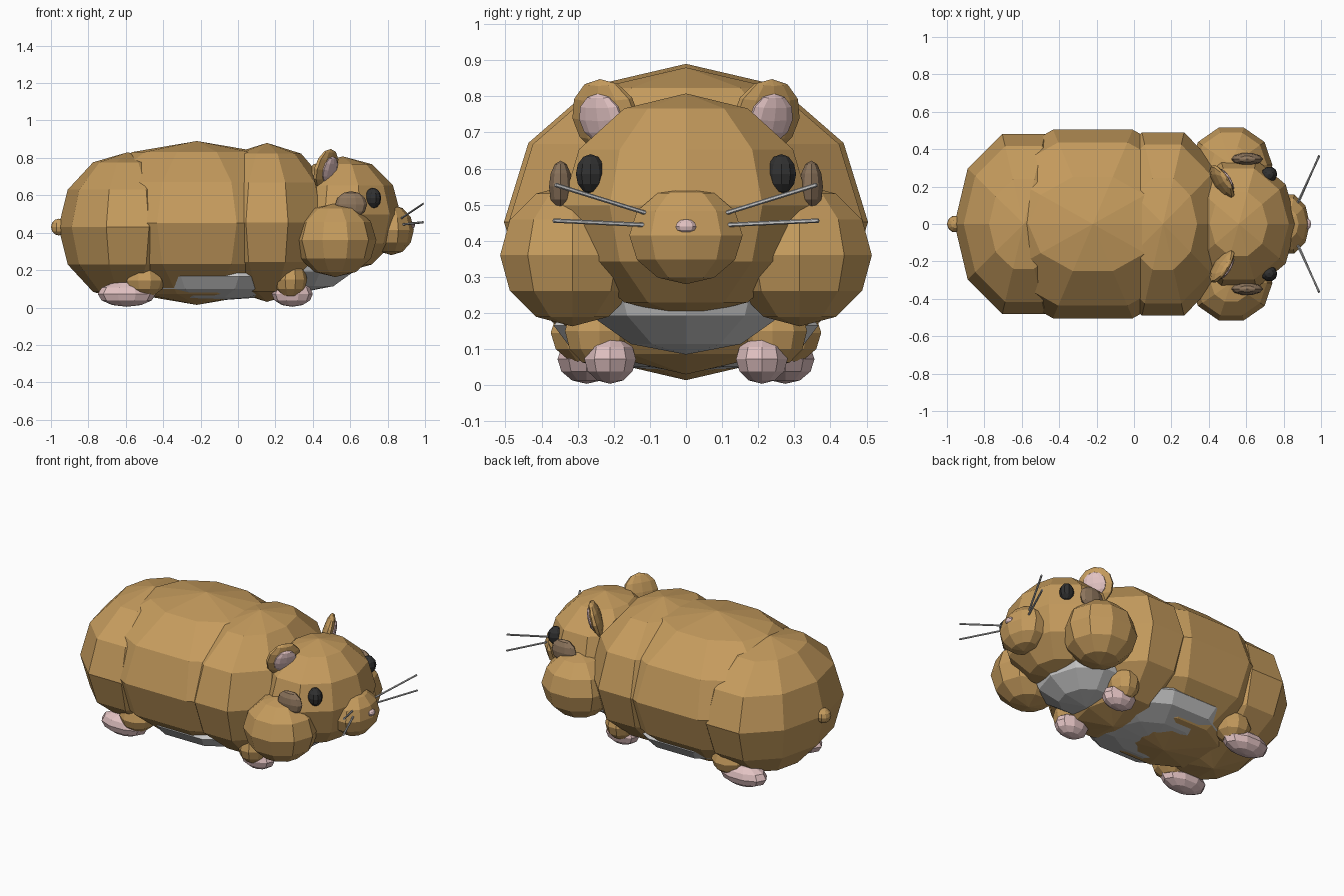
import bpy, bmesh
from math import sin, cos, pi
from mathutils import Vector, Euler

if "Cube" in bpy.data.objects:
    bpy.data.objects.remove(bpy.data.objects["Cube"])


def material(name, rgb):
    m = bpy.data.materials.new(name)
    m.diffuse_color = (*rgb, 1)
    m.use_nodes = True
    m.node_tree.nodes["Principled BSDF"].inputs["Base Color"].default_value = m.diffuse_color
    return m


FUR = material("fur", (0.56, 0.33, 0.11))
PINK = material("pink_skin", (0.76, 0.54, 0.54))
DARK = material("dark_eye", (0.03, 0.03, 0.03))
TAUPE = material("taupe_patch", (0.27, 0.18, 0.11))


def blob(name, center, radii, mat=None, rot=(0, 0, 0), seg=10, rings=6):
    """Faceted ellipsoid with a vertex on the x axis and poles on z."""
    e = Euler(rot).to_matrix()
    bm = bmesh.new()

    def vert(lat, lon):
        p = Vector((radii[0] * cos(lat) * cos(lon), radii[1] * cos(lat) * sin(lon), radii[2] * sin(lat)))
        return bm.verts.new(e @ p + Vector(center))

    rows = [[vert(-pi / 2 + pi * r / rings, 2 * pi * s / seg) for s in range(seg)] for r in range(1, rings)]
    bottom, top = vert(-pi / 2, 0), vert(pi / 2, 0)
    for s in range(seg):
        t = (s + 1) % seg
        bm.faces.new((bottom, rows[0][t], rows[0][s]))
        bm.faces.new((top, rows[-1][s], rows[-1][t]))
        for a, b in zip(rows, rows[1:]):
            bm.faces.new((a[s], a[t], b[t], b[s]))
    me = bpy.data.meshes.new(name)
    bm.to_mesh(me)
    bm.free()
    if mat:
        me.materials.append(mat)
    ob = bpy.data.objects.new(name, me)
    bpy.context.collection.objects.link(ob)
    return ob


def pair(name, center, radii, mat=None, rot=(0, 0, 0), **kw):
    """Left and right copies mirrored across the y = 0 plane."""
    for side, label in ((1, "left"), (-1, "right")):
        blob(f"{label}_{name}", (center[0], side * center[1], center[2]), radii, mat,
             (side * rot[0], rot[1], side * rot[2]), **kw)


def rod(name, a, b, radius):
    a, b = Vector(a), Vector(b)
    bpy.ops.mesh.primitive_cylinder_add(vertices=6, radius=radius, depth=(b - a).length, location=(a + b) / 2)
    ob = bpy.context.object
    ob.name = name
    ob.rotation_euler = (b - a).to_track_quat('Z', 'Y').to_euler()


# Torso
blob("rump", (-0.59, 0, 0.43), (0.37, 0.505, 0.40), FUR)
blob("torso", (-0.22, 0, 0.452), (0.69, 0.53, 0.438), FUR)
blob("shoulders", (0.155, 0, 0.455), (0.365, 0.515, 0.425), FUR)
blob("tail", (-0.958, 0, 0.43), (0.042, 0.045, 0.045), FUR)

# Pale underside
blob("belly", (-0.15, 0, 0.165), (0.50, 0.385, 0.13))
blob("chest", (0.36, 0, 0.30), (0.30, 0.32, 0.215))

# Head
blob("head", (0.56, 0, 0.498), (0.31, 0.36, 0.31), FUR)
blob("muzzle", (0.82, 0, 0.415), (0.12, 0.165, 0.135), FUR)
blob("nose", (0.925, 0, 0.44), (0.022, 0.03, 0.02), PINK)
pair("cheek_pouch", (0.52, 0.315, 0.36), (0.22, 0.21, 0.197), FUR)
pair("cheek_patch", (0.605, 0.347, 0.55), (0.085, 0.034, 0.072), TAUPE)
pair("eye", (0.722, 0.264, 0.585), (0.045, 0.042, 0.055), DARK, rot=(0, 0, 0.6))

# Ears
EAR_ROT = (0, 0.28, 0.55)
pair("ear", (0.47, 0.222, 0.742), (0.032, 0.108, 0.11), FUR, rot=EAR_ROT)
pair("inner_ear", (0.49, 0.234, 0.738), (0.022, 0.072, 0.072), PINK, rot=EAR_ROT)

# Legs and feet
pair("front_leg", (0.28, 0.24, 0.15), (0.09, 0.10, 0.10), FUR)
pair("hind_leg", (-0.50, 0.27, 0.145), (0.11, 0.11, 0.09), FUR)
pair("front_foot", (0.29, 0.21, 0.072), (0.11, 0.075, 0.068), PINK)
pair("hind_foot", (-0.595, 0.275, 0.072), (0.155, 0.085, 0.068), PINK)

# Whiskers
for side, label in ((1, "left"), (-1, "right")):
    rod(f"{label}_upper_whisker", (0.87, side * 0.105, 0.475), (0.99, side * 0.362, 0.555), 0.006)
    rod(f"{label}_lower_whisker", (0.88, side * 0.115, 0.444), (0.99, side * 0.367, 0.456), 0.006)
